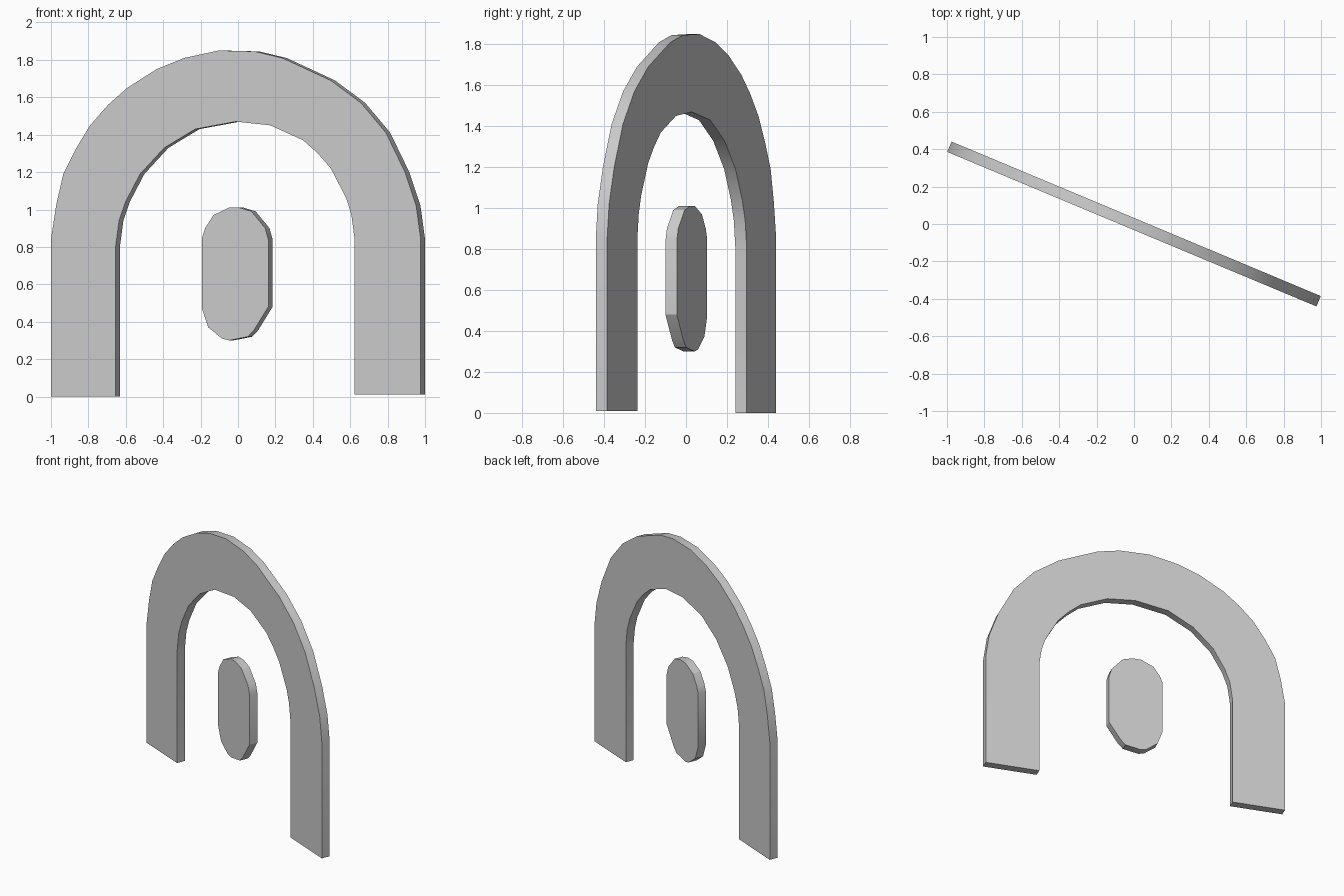
import bpy
import bmesh
from math import radians
from mathutils import Matrix

cube = bpy.data.objects.get("Cube")
if cube:
    bpy.data.objects.remove(cube, do_unlink=True)

THICKNESS = 0.06
TURN = Matrix.Rotation(radians(-22.7), 4, "Z")

stone = bpy.data.materials.new("light_grey")
stone.use_nodes = True
grey = (0.6, 0.6, 0.6, 1.0)
stone.diffuse_color = grey
stone.node_tree.nodes["Principled BSDF"].inputs["Base Color"].default_value = grey


def slab(name, outline):
    """Extrude an upright outline to an even thickness and turn it in plan."""
    bm = bmesh.new()
    face = bm.faces.new([bm.verts.new((x, -THICKNESS / 2, z)) for x, z in outline])
    extruded = bmesh.ops.extrude_face_region(bm, geom=[face], use_keep_orig=True)
    moved = [v for v in extruded["geom"] if isinstance(v, bmesh.types.BMVert)]
    bmesh.ops.translate(bm, verts=moved, vec=(0, THICKNESS, 0))
    bmesh.ops.recalc_face_normals(bm, faces=bm.faces[:])
    bm.transform(TURN)
    mesh = bpy.data.meshes.new(name)
    bm.to_mesh(mesh)
    bm.free()
    mesh.materials.append(stone)
    obj = bpy.data.objects.new(name, mesh)
    bpy.context.collection.objects.link(obj)
    # Smooth the curved rims, keep the face borders crisp
    bpy.ops.object.select_all(action="DESELECT")
    bpy.context.view_layer.objects.active = obj
    obj.select_set(True)
    bpy.ops.object.shade_smooth_by_angle(angle=radians(30))
    return obj


# Arch: outer curve left to right, then inner curve left to right
outer = [
    (-1.07, 0), (-1.07, .85), (-1.04, 1.03), (-1, 1.19), (-.93, 1.32),
    (-.845, 1.45), (-.74, 1.56), (-.63, 1.65), (-.46, 1.75), (-.3, 1.81),
    (-.1, 1.85), (.11, 1.845), (.27, 1.81), (.55, 1.69), (.725, 1.57),
    (.87, 1.41), (.98, 1.2), (1.045, 1.02), (1.07, .85), (1.07, .01),
]
inner = [
    (-.697, 0), (-.697, .8), (-.677, .94), (-.64, 1.04), (-.555, 1.19),
    (-.415, 1.33), (-.235, 1.43), (0, 1.47), (.2, 1.45), (.39, 1.37),
    (.475, 1.3), (.55, 1.22), (.64, 1.06), (.67, .97), (.687, .85), (.687, .01),
]
slab("arch", outer + inner[::-1])

# Rounded plaque floating inside the opening
plaque = [
    (-.196, .85), (-.178, .9), (-.13, .97), (-.04, 1.01), (.02, 1.01),
    (.09, .99), (.17, .9), (.188, .84), (.188, .48), (.105, .355),
    (.07, .32), (-.04, .3), (-.08, .31), (-.16, .37), (-.196, .47),
]
slab("centre_plaque", plaque)
